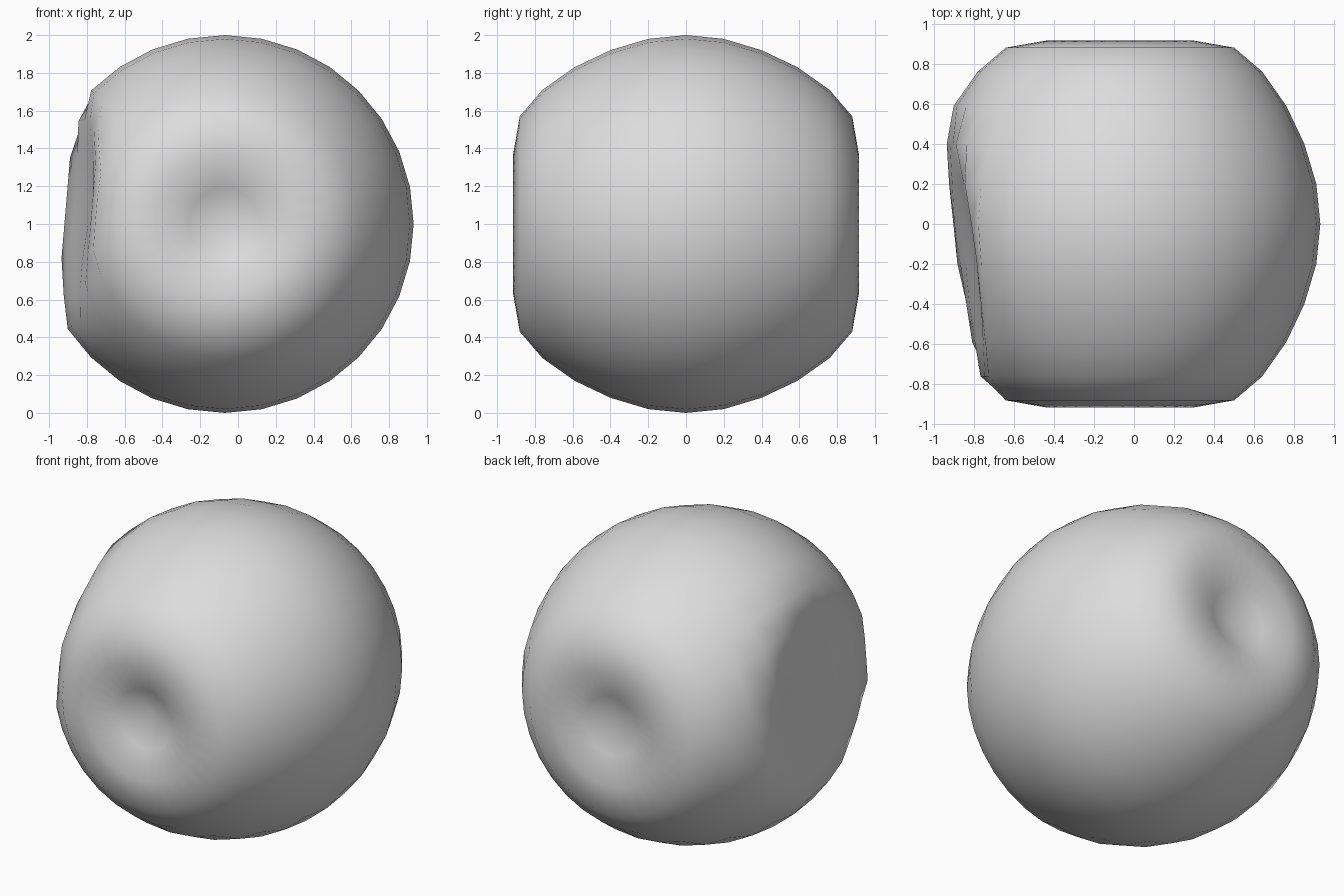
import bpy, bmesh
from math import tau
from mathutils import Vector

cube = bpy.data.objects.get("Cube")
if cube:
    bpy.data.objects.remove(cube, do_unlink=True)

CENTRE = Vector((-0.07, 0, 1))

# Half profile of the fruit as (distance along y, radius), rim to equator
HALF = [(0.915, 0.37), (0.88, 0.57), (0.76, 0.71), (0.59, 0.83), (0.40, 0.92), (0.20, 0.98)]
FRONT_DIMPLE = [(0.77, 0), (0.85, 0.19)]
BACK_DIMPLE = [(0.80, 0), (0.86, 0.19)]


def make_material(name, colour):
    mat = bpy.data.materials.new(name)
    mat.use_nodes = True
    mat.diffuse_color = colour
    mat.node_tree.nodes["Principled BSDF"].inputs["Base Color"].default_value = colour
    return mat


# Round body turned about the y axis, dimpled at both ends
front = [(-y, r) for y, r in FRONT_DIMPLE + HALF]
back = (BACK_DIMPLE + HALF)[::-1]
profile = front + [(0, 1)] + back

bm = bmesh.new()
points = [bm.verts.new(CENTRE + Vector((0, y, r))) for y, r in profile]
edges = [bm.edges.new(pair) for pair in zip(points, points[1:])]
bmesh.ops.spin(bm, geom=points + edges, cent=CENTRE, axis=(0, 1, 0),
               angle=tau, steps=32, use_merge=False)
bmesh.ops.remove_doubles(bm, verts=bm.verts[:], dist=0.001)

# Nearly flat bite on the side, leaning inward at the top and front
for v in bm.verts:
    x, y, z = v.co
    if x < -0.5:
        spread = ((y + 0.1) ** 2 + (z - 1.15) ** 2) / 0.2
        hollow = 0.03 * max(0, 1 - spread)
        v.co.x = max(x, -0.88 - 0.14 * y + 0.085 * (z - 0.8) + hollow)

bmesh.ops.recalc_face_normals(bm, faces=bm.faces[:])
for f in bm.faces:
    f.smooth = True

mesh = bpy.data.meshes.new("bitten_fruit_body")
bm.to_mesh(mesh)
bm.free()
mesh.materials.append(make_material("light grey", (0.72, 0.72, 0.72, 1)))
body = bpy.data.objects.new("bitten_fruit_body", mesh)
bpy.context.collection.objects.link(body)
